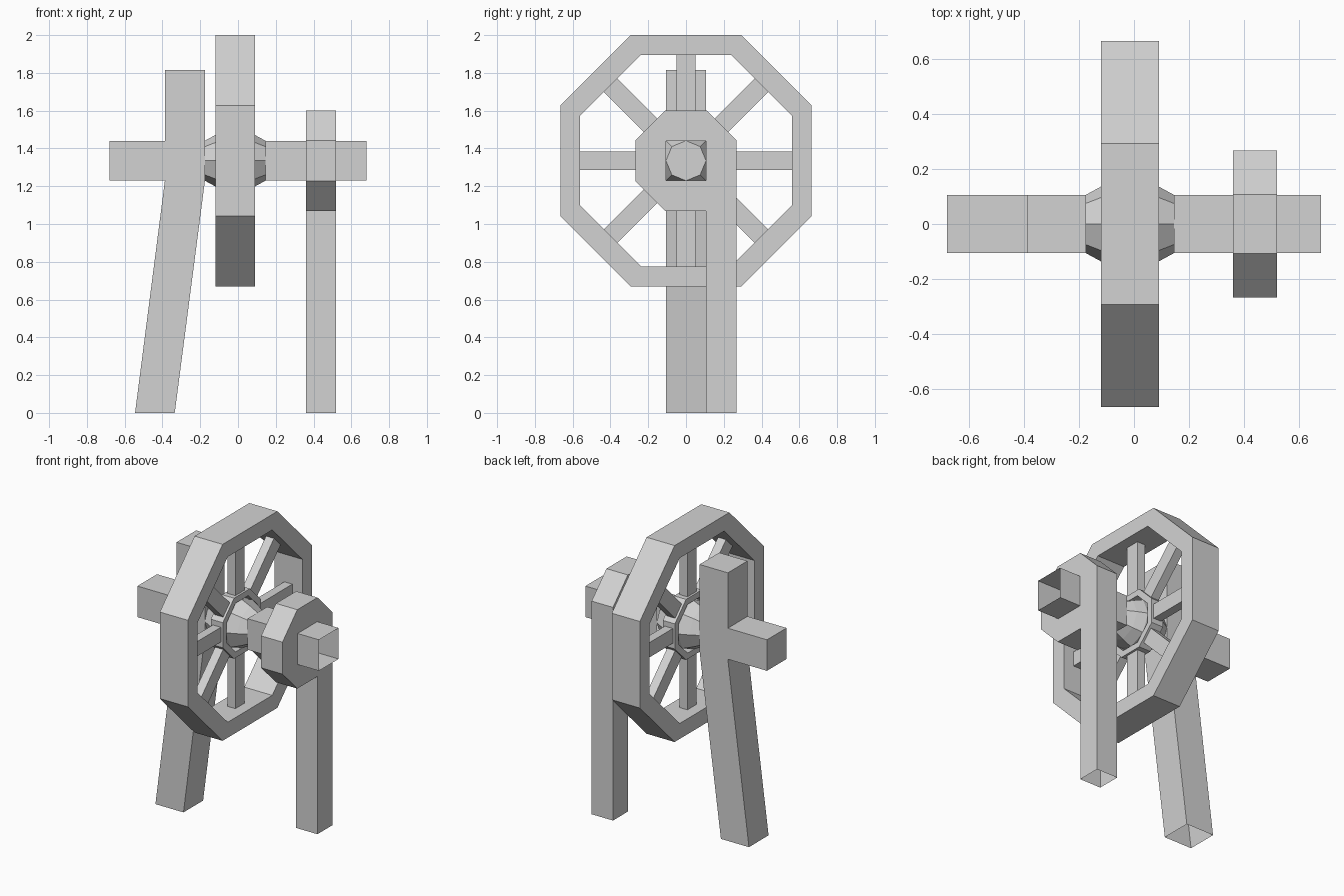
import bpy, bmesh, math
from mathutils import Vector, Matrix

cube = bpy.data.objects.get("Cube")
if cube:
    bpy.data.objects.remove(cube, do_unlink=True)

grey = bpy.data.materials.new("plain_grey")
grey.use_nodes = True
grey.diffuse_color = (0.65, 0.65, 0.65, 1)
grey.node_tree.nodes["Principled BSDF"].inputs["Base Color"].default_value = grey.diffuse_color

AXIS_Z = 1.335   # height of the axle
WHEEL_X = -0.015  # middle plane of the wheel
HALF = 0.105     # half thickness of the beams


def finish(name, bm):
    bmesh.ops.remove_doubles(bm, verts=bm.verts, dist=0.0005)
    bmesh.ops.recalc_face_normals(bm, faces=bm.faces)
    mesh = bpy.data.meshes.new(name)
    bm.to_mesh(mesh)
    bm.free()
    mesh.materials.append(grey)
    obj = bpy.data.objects.new(name, mesh)
    bpy.context.collection.objects.link(obj)
    return obj


def loft(name, loops, cap=(True, True), closed=False, open_floor=False):
    """Skin a series of point loops that all have the same count."""
    bm = bmesh.new()
    rows = [[bm.verts.new(p) for p in loop] for loop in loops]
    n = len(rows[0])
    pairs = list(zip(rows, rows[1:]))
    if closed:
        pairs.append((rows[-1], rows[0]))
    for a, b in pairs:
        for i in range(n):
            j = (i + 1) % n
            bm.faces.new((a[i], a[j], b[j], b[i]))
    if not closed:
        for row, wanted in zip((rows[0], rows[-1]), cap):
            if wanted:
                bm.faces.new(row)
    if open_floor:
        floor = [f for f in bm.faces if all(v.co.z < 0.001 for v in f.verts)]
        bmesh.ops.delete(bm, geom=floor, context='FACES')
    return finish(name, bm)


def octagon(x, a, h):
    """Octagon across the axle: distance to flats a, half flat length h."""
    pts = [(a, -h), (a, h), (h, a), (-h, a), (-a, h), (-a, -h), (-h, -a), (h, -a)]
    return [(x, y, AXIS_Z + z) for y, z in pts]


def circle(x, r):
    return [(x, r * math.cos(k * math.pi / 4), AXIS_Z + r * math.sin(k * math.pi / 4))
            for k in range(8)]


def square(x):
    return [(x, y * HALF, AXIS_Z + z * HALF) for y, z in ((1, 1), (-1, 1), (-1, -1), (1, -1))]


def ring(name, half_width, outer, inner):
    x0, x1 = WHEEL_X - half_width, WHEEL_X + half_width
    return loft(name, [octagon(x0, *outer), octagon(x1, *outer),
                       octagon(x1, *inner), octagon(x0, *inner)], closed=True)


# Wheel: rim, inner ring, faceted hub and eight spokes
ring("wheel_rim", HALF, (0.665, 0.293), (0.56, 0.238))
ring("hub_ring", 0.045, (0.205, 0.085), (0.165, 0.068))
loft("wheel_hub", [circle(WHEEL_X + d, r) for d, r in
                   ((-0.16, 0.106), (-0.105, 0.136), (-0.04, 0.165),
                    (0.04, 0.165), (0.105, 0.136), (0.16, 0.106))])
for k in range(8):
    bm = bmesh.new()
    bmesh.ops.create_cube(bm, size=1)
    bmesh.ops.scale(bm, vec=(0.06, 0.1, 0.39), verts=bm.verts)
    bmesh.ops.translate(bm, vec=(0, 0, 0.37), verts=bm.verts)
    bm.transform(Matrix.Translation((WHEEL_X, 0, AXIS_Z)) @ Matrix.Rotation(k * math.pi / 4, 4, 'X'))
    finish(f"spoke_{k + 1}", bm)

# Hollow square axle, open at its outer end
loft("left_axle", [square(0.145), square(0.68)], cap=(False, False))

# Octagonal bearing block, pierced by the axle
X0, X1 = 0.36, 0.52


def pierced(x):
    clamp = lambda v: max(-HALF, min(HALF, v))
    return [(x, clamp(y), AXIS_Z + clamp(z - AXIS_Z)) for _, y, z in octagon(x, 0.267, 0.108)]


def bearing():
    bm = bmesh.new()
    rows = [[bm.verts.new(p) for p in loop] for loop in
            (pierced(X0), octagon(X0, 0.267, 0.108), octagon(X1, 0.267, 0.108), pierced(X1))]
    for a, b in zip(rows, rows[1:]):
        for i in range(8):
            j = (i + 1) % 8
            bm.faces.new((a[i], a[j], b[j], b[i]))
    return finish("bearing_block", bm)


bearing()

# Straight leg under the bearing, cut to its sloping face
Y0, Y1 = 0.107, 0.267
foot = [(X0, Y0), (X1, Y0), (X1, Y1), (X0, Y1)]
loft("left_leg", [[(x, y, 0) for x, y in foot],
                  [(x, y, AXIS_Z - 0.374 + y) for x, y in foot]], cap=(False, False))

# Slanted support with upright post and side stub
outline = [(-0.545, 0), (-0.335, 0), (-0.175, 1.23), (-0.175, 1.815), (-0.387, 1.815),
           (-0.387, 1.44), (-0.68, 1.44), (-0.68, 1.23), (-0.387, 1.23)]
loft("right_support", [[(x, y, z) for x, z in outline] for y in (-HALF, HALF)], open_floor=True)
